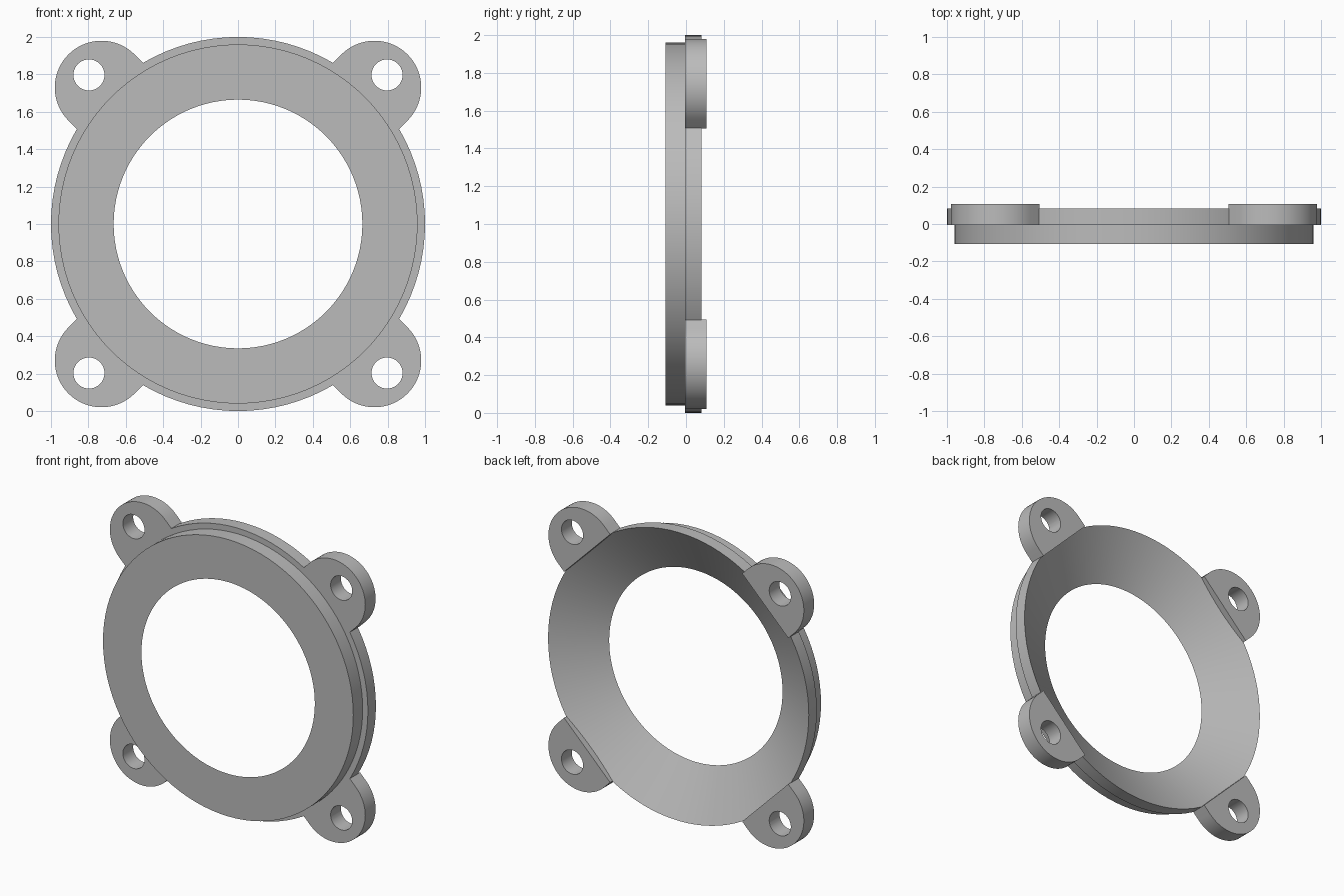
import bpy, bmesh, math
from mathutils import Matrix, Vector

cube = bpy.data.objects.get("Cube")
if cube:
    bpy.data.objects.remove(cube, do_unlink=True)

grey = bpy.data.materials.new("grey")
grey.use_nodes = True
colour = (0.5, 0.5, 0.5, 1)
grey.diffuse_color = colour
grey.node_tree.nodes["Principled BSDF"].inputs["Base Color"].default_value = colour

SEGMENTS = 96
FRONT, STEP, RIM_BACK, LUG_BACK = -0.108, -0.005, 0.083, 0.108


def make_object(name, loops):
    """Join successive closed loops of points, the last one back to the first."""
    bm = bmesh.new()
    rings = [[bm.verts.new(p) for p in loop] for loop in loops]
    for a, b in zip(rings, rings[1:] + rings[:1]):
        for i in range(len(a)):
            j = (i + 1) % len(a)
            bm.faces.new((a[i], a[j], b[j], b[i]))
    bmesh.ops.recalc_face_normals(bm, faces=bm.faces)
    mesh = bpy.data.meshes.new(name)
    bm.to_mesh(mesh)
    bm.free()
    mesh.materials.append(grey)
    obj = bpy.data.objects.new(name, mesh)
    bpy.context.collection.objects.link(obj)
    bpy.ops.object.select_all(action='DESELECT')
    obj.select_set(True)
    bpy.context.view_layer.objects.active = obj
    bpy.ops.object.shade_smooth_by_angle(angle=math.radians(30))
    return obj


def circle(radius, y):
    angles = [2 * math.pi * i / SEGMENTS for i in range(SEGMENTS)]
    return [(radius * math.cos(a), y, radius * math.sin(a)) for a in angles]


# Stepped ring with a funnel-shaped back
profile = [(0.665, FRONT), (0.96, FRONT), (0.96, STEP), (1.0, STEP), (1.0, RIM_BACK)]
ring = make_object("flange_ring", [circle(r, y) for r, y in profile])
ring.location.z = 1

# Lug outline: half round outside, straight sides, flat inner edge
CENTRE, RADIUS, INNER = 1.032, 0.25, 0.966
outline = []
for i in range(33):
    a = math.pi * (i / 32 - 0.5)
    outline.append(Vector((CENTRE + RADIUS * math.cos(a), RADIUS * math.sin(a))))
for i in range(17):
    outline.append(Vector((INNER, RADIUS * (1 - i / 8))))

# Bolt hole points face the outline points
hole_centre = Vector((1.127, 0))
hole = [hole_centre + 0.083 * (p - hole_centre).normalized() for p in outline]


def at_depth(points, y):
    return [(p.x, y, p.y) for p in points]


# Four bolt lugs on the diagonals
lug_loops = [at_depth(outline, STEP), at_depth(outline, LUG_BACK),
             at_depth(hole, LUG_BACK), at_depth(hole, STEP)]
names = ["lug_upper_left", "lug_upper_right", "lug_lower_right", "lug_lower_left"]
for k, name in enumerate(names):
    lug = make_object(name, lug_loops)
    turn = Matrix.Rotation(-math.radians(45 + 90 * k), 4, 'Y')
    lug.matrix_world = Matrix.Translation((0, 0, 1)) @ turn
